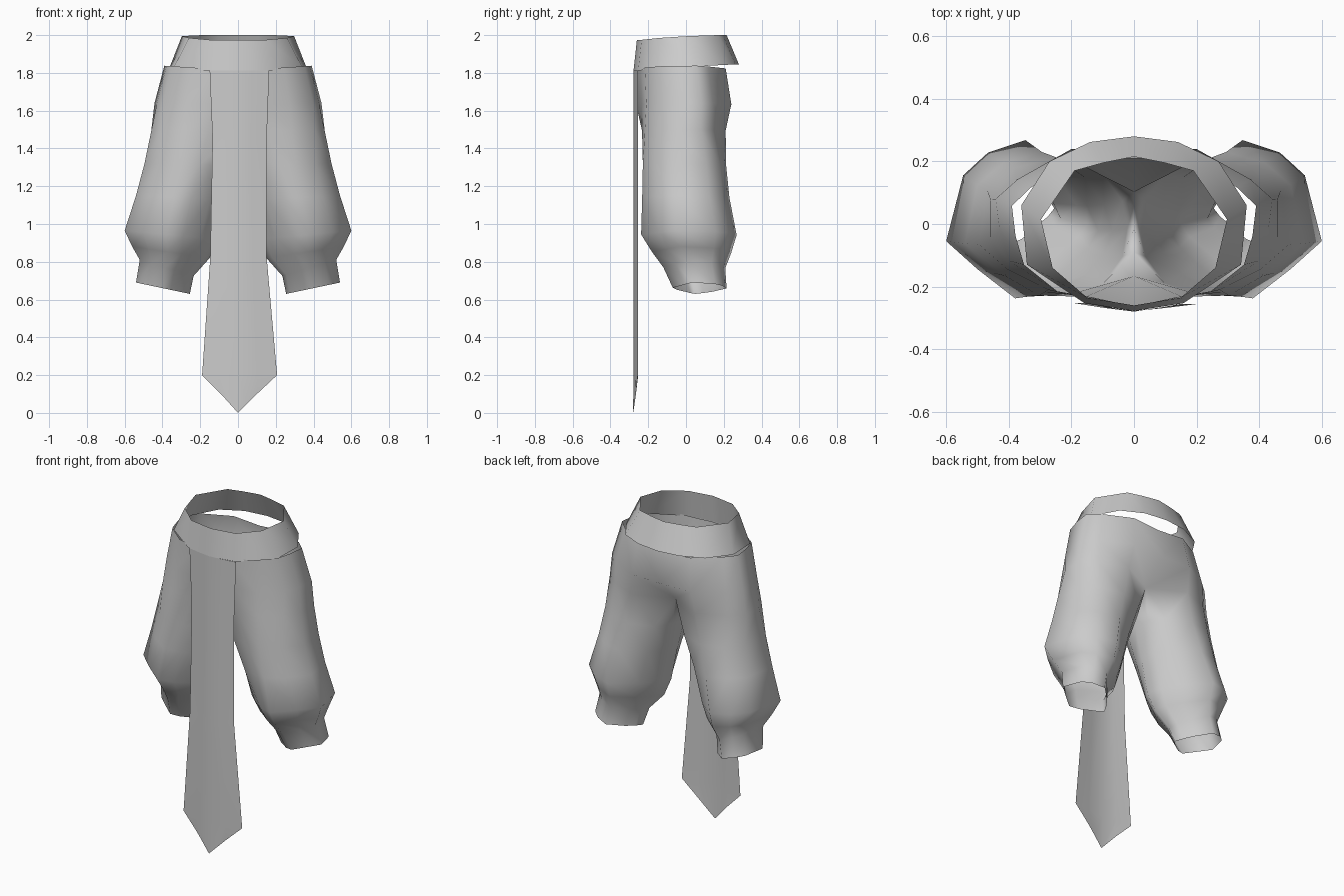
import bpy, bmesh

if "Cube" in bpy.data.objects:
    bpy.data.objects.remove(bpy.data.objects["Cube"])

cloth = bpy.data.materials.new("grey_cloth")
cloth.diffuse_color = (0.6, 0.6, 0.6, 1)
cloth.use_nodes = True
cloth.node_tree.nodes["Principled BSDF"].inputs["Base Color"].default_value = cloth.diffuse_color


def make_object(name, rows, closed_from=None, mirror=False):
    """Skin a list of point rows; rows from closed_from onward are full rings."""
    bm = bmesh.new()
    grid = [[bm.verts.new(p) for p in row] for row in rows]
    for i in range(len(grid) - 1):
        a, b = grid[i], grid[i + 1]
        closed = closed_from is not None and i >= closed_from
        n = len(a) if closed else min(len(a), len(b)) - 1
        for j in range(n):
            k = (j + 1) % len(a)
            bm.faces.new((a[j], b[j], b[k], a[k]))
    bmesh.ops.recalc_face_normals(bm, faces=bm.faces)
    # outward surface: most faces should point away from the part's middle
    mid = sum((f.calc_center_median() for f in bm.faces), bm.faces[:][0].normal * 0) / len(bm.faces)
    mid.x, mid.y = (0.25 if closed_from is not None else 0), 0
    if sum(f.normal.dot(f.calc_center_median() - mid) * f.calc_area() for f in bm.faces) < 0:
        bmesh.ops.reverse_faces(bm, faces=bm.faces)
    me = bpy.data.meshes.new(name)
    bm.to_mesh(me)
    bm.free()
    me.materials.append(cloth)
    for p in me.polygons:
        p.use_smooth = True
    ob = bpy.data.objects.new(name, me)
    bpy.context.collection.objects.link(ob)
    if mirror:
        m = ob.modifiers.new("mirror", 'MIRROR')
        m.use_clip = True
        m.merge_threshold = 0.002
    return ob


# Flared waistband, half outline from front centre to back centre
band_top = [(0, -.26, 1.975), (.15, -.235, 1.975), (.26, -.14, 1.985), (.297, .015, 1.995),
            (.19, .17, 2), (.1, .195, 2), (0, .215, 2)]
band_low = [(0, -.278, 1.81), (.158, -.253, 1.812), (.342, -.13, 1.825), (.36, .06, 1.835),
            (.27, .2, 1.842), (.14, .262, 1.845), (0, .28, 1.845)]
make_object("waistband", [band_top, band_low], mirror=True)

# Hanging front flap with a pointed end: z, left x, right x
flap_rows = []
for z, left, right in [(1.812, -.15, .165), (1.45, -.135, .152), (.82, -.147, .152), (.2, -.19, .207)]:
    flap_rows.append([(left, -.253, z), (left / 2, -.268, z), (0, -.278, z),
                      (right / 2, -.268, z), (right, -.255, z)])
flap_rows.append([(-.09, -.265, .1), (-.045, -.272, .05), (0, -.28, 0),
                  (.05, -.272, .05), (.1, -.265, .1)])
make_object("front_flap", flap_rows)

# Baggy trousers: section outlines in unit coordinates (0 = inner/front, 1 = outer/back);
# the last three points are the inner leg, used from the crotch down
inner = [(0, .72), (-.02, .5), (0, .28)]
thigh = [(.14, .06), (.38, 0), (.6, .01), (.83, .14), (1, .38), (.96, .76),
         (.76, .93), (.46, 1), (.14, .92)] + inner
waist = [(0, -.04), (.3, .02), (.62, .07), (.9, .26), (.97, .46), (1, .67),
         (.84, .8), (.45, 1), (0, 1)] + inner
cuff = [(.18, .24), (.36, .08), (.54, 0), (.79, .19), (1, .36), (.88, .78),
        (.72, .92), (.48, 1), (.2, .74), (.08, .57), (0, .42), (.07, .33)]
# inner x, outer x, front y, back y, outer z, inner z, shape mix (1 waist, 0 thigh, -1 cuff)
levels = [
    (0, .39, -.25, .21, 1.838, 1.812, 1),
    (0, .442, -.244, .24, 1.64, 1.63, 1),
    (0, .466, -.238, .21, 1.50, 1.49, .6),
    (.03, .495, -.232, .212, 1.32, 1.31, -.2),
    (.075, .54, -.234, .23, 1.15, 1.13, -.55),
    (.115, .60, -.238, .268, .965, .92, -.9),
    (.15, .56, -.18, .24, .88, .82, -1),
    (.235, .52, -.12, .208, .81, .725, -1),
    (.255, .54, -.07, .215, .69, .63, -1),
]
CROTCH = 2
gusset = {0: .16, 8: .76, 9: .66, 10: .5, 11: .33}  # crotch seam depths on the centre line
rows = []
for i, (xi, xo, yf, yb, zo, zi, t) in enumerate(levels):
    target, t = (waist, t) if t > 0 else (cuff, -t)
    shape = [(u + (p - u) * t, v + (q - v) * t) for (u, v), (p, q) in zip(thigh, target)]
    if i < CROTCH:
        shape = shape[:9]
    elif i == CROTCH:
        shape = [(0, gusset[j]) if j in gusset else p for j, p in enumerate(shape)]
    rows.append([(xi + (xo - xi) * u, yf + (yb - yf) * v, zi + (zo - zi) * u) for u, v in shape])
make_object("trousers", rows, closed_from=CROTCH, mirror=True)
